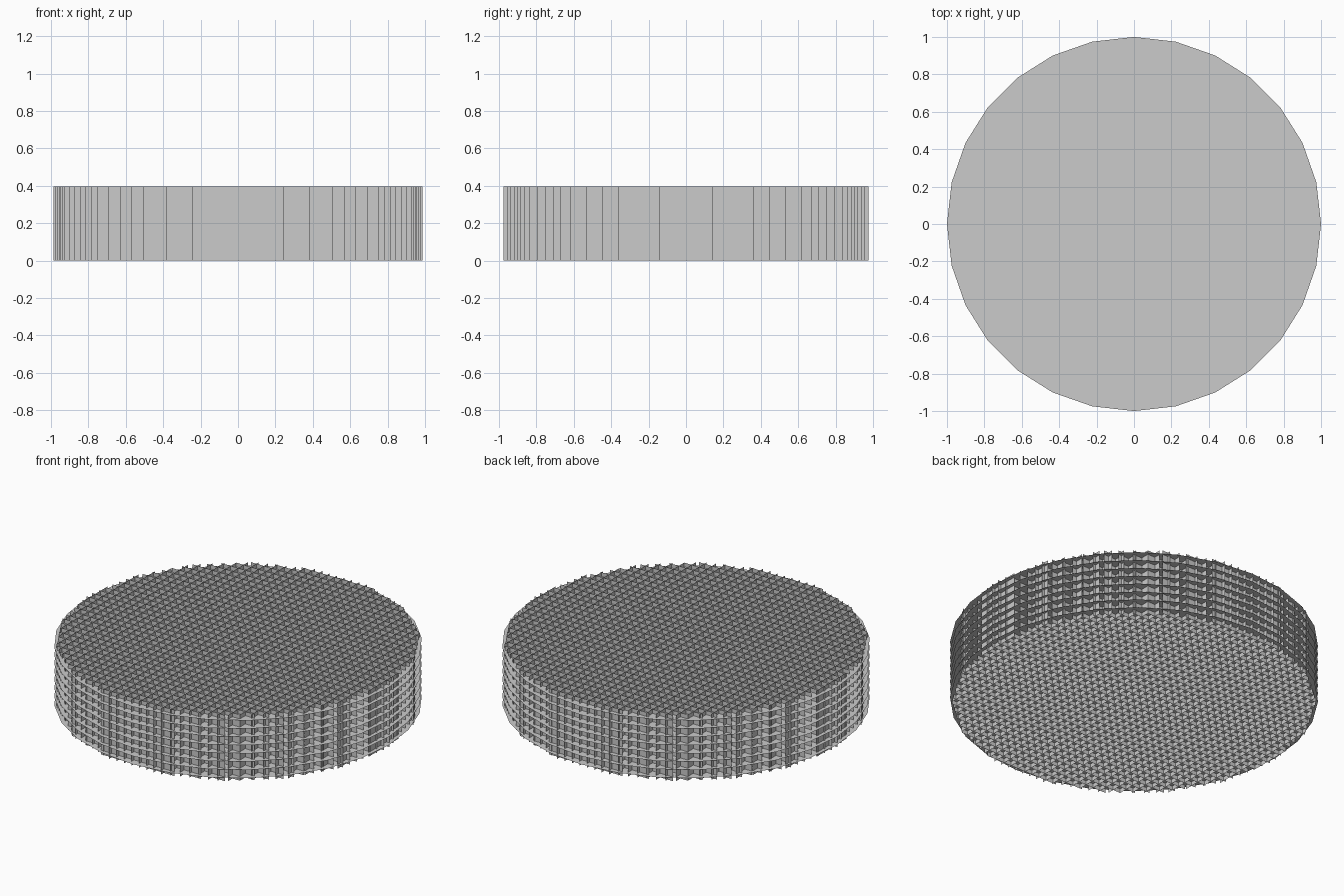
import bpy
import math

if "Cube" in bpy.data.objects:
    bpy.data.objects.remove(bpy.data.objects["Cube"])

HEIGHT = 0.395
R_SHEET = 0.99      # outline radius of the upright sheets (18 sides)
SIDES_SHEET = 18
N_X, N_Y, N_Z = 40, 38, 8


def ring(radius, sides):
    return [(radius * math.cos(2 * math.pi * i / sides),
             radius * math.sin(2 * math.pi * i / sides)) for i in range(sides)]


def half_width(axis, value):
    """Half length of the polygon chord where coordinate `axis` equals value."""
    pts = ring(R_SHEET, SIDES_SHEET)
    best = 0.0
    for a, b in zip(pts, pts[1:] + pts[:1]):
        lo, hi = a[axis], b[axis]
        if abs(hi - lo) > 1e-6 and min(lo, hi) <= value <= max(lo, hi):
            t = (value - lo) / (hi - lo)
            other = 1 - axis
            best = max(best, a[other] + t * (b[other] - a[other]))
    return best


def spaced(half, count):
    step = 2 * half / count
    return [-half + (i + 0.5) * step for i in range(count)]


def make(name, polygons):
    verts, faces = [], []
    for poly in polygons:
        faces.append(range(len(verts), len(verts) + len(poly)))
        verts.extend(poly)
    mesh = bpy.data.meshes.new(name)
    mesh.from_pydata(verts, [], [list(f) for f in faces])
    obj = bpy.data.objects.new(name, mesh)
    bpy.context.collection.objects.link(obj)
    return obj


# upright sheets running left to right
polys = []
for y in spaced(R_SHEET * math.cos(math.pi / SIDES_SHEET), N_Y):
    w = half_width(1, y)
    polys.append([(-w, y, 0), (w, y, 0), (w, y, HEIGHT), (-w, y, HEIGHT)])
make("lengthwise_sheets", polys)

# upright sheets running front to back
polys = []
for x in spaced(R_SHEET, N_X):
    w = half_width(0, x)
    polys.append([(x, -w, 0), (x, w, 0), (x, w, HEIGHT), (x, -w, HEIGHT)])
make("crosswise_sheets", polys)

# stacked horizontal discs
polys = []
for z in spaced(HEIGHT / 2, N_Z):
    polys.append([(x, y, z + HEIGHT / 2) for x, y in ring(1.0, 28)])
make("stacked_discs", polys)
